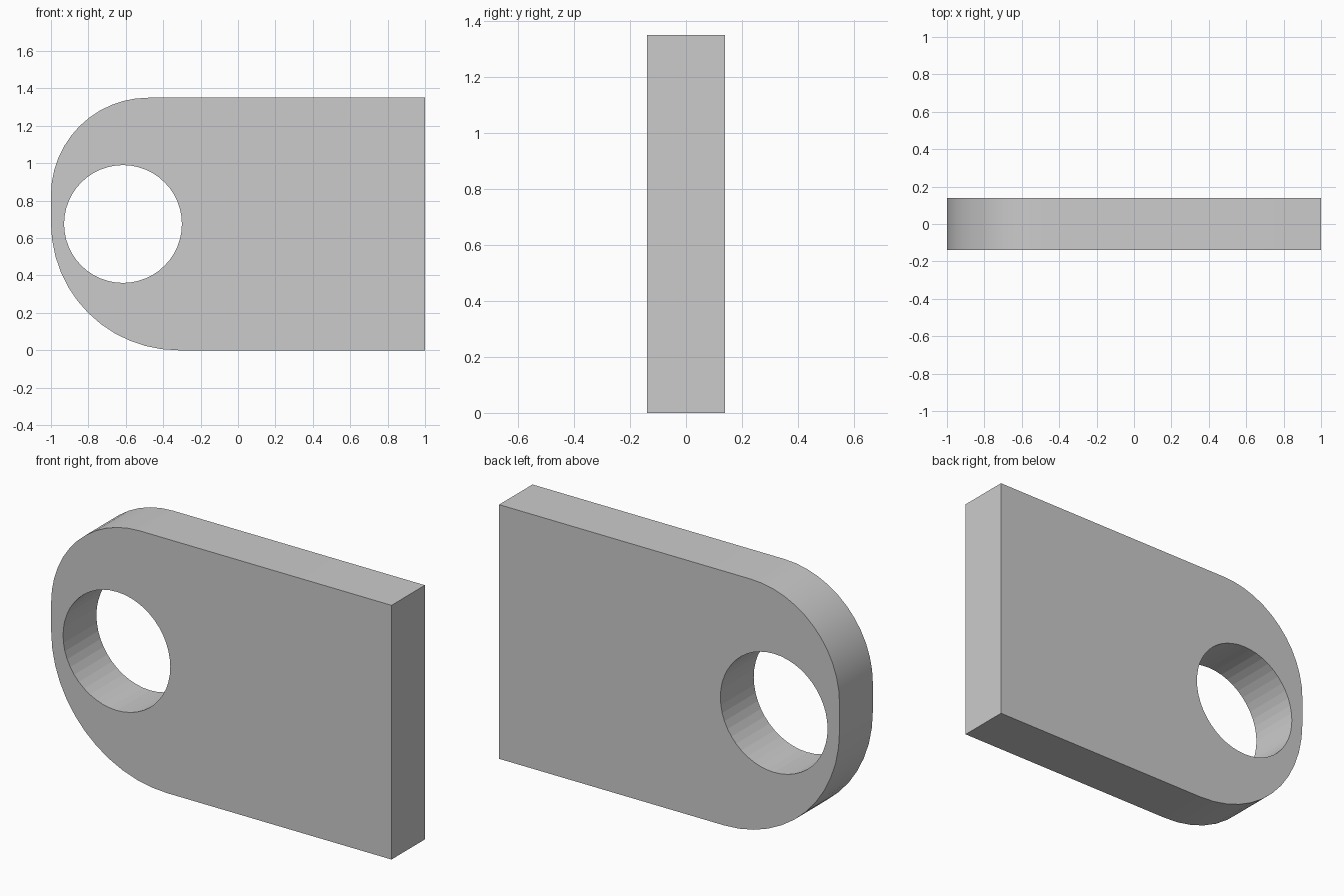
import bpy, bmesh
from math import sin, cos, pi, hypot

if "Cube" in bpy.data.objects:
    bpy.data.objects.remove(bpy.data.objects["Cube"])

THICK, HEIGHT = 0.28, 1.35
HOLE_X, HOLE_Z, HOLE_R = -0.615, 0.675, 0.315


def arc(cx, cz, r, start, end, n):
    return [(cx + r * cos(start + (end - start) * i / n),
             cz + r * sin(start + (end - start) * i / n)) for i in range(n + 1)]


def add_outline(data, points):
    spline = data.splines.new('POLY')
    spline.points.add(len(points) - 1)
    for p, (x, z) in zip(spline.points, points):
        p.co = (x, z, 0, 1)
    spline.use_cyclic_u = True


# Plate outline: square right end, two different corner radii on the left
outline = [(1, 0), (1, HEIGHT)]
outline += arc(-0.48, 0.83, 0.52, pi / 2, pi, 12)
outline += arc(-0.32, 0.68, 0.68, pi, 1.5 * pi, 12)

# Filled curve with the round hole as its inner outline
data = bpy.data.curves.new("plate_profile", 'CURVE')
data.dimensions = '2D'
data.fill_mode = 'BOTH'
data.extrude = THICK / 2
add_outline(data, outline)
add_outline(data, arc(HOLE_X, HOLE_Z, HOLE_R, 0, 2 * pi, 48)[:-1])
plate = bpy.data.objects.new("pierced_plate", data)
bpy.context.collection.objects.link(plate)
plate.rotation_euler.x = pi / 2

# Turn into a clean upright mesh
bpy.context.view_layer.objects.active = plate
plate.select_set(True)
bpy.ops.object.convert(target='MESH')
bpy.ops.object.transform_apply(location=False, rotation=True, scale=False)
bm = bmesh.new()
bm.from_mesh(plate.data)
bmesh.ops.remove_doubles(bm, verts=bm.verts, dist=0.0005)
bmesh.ops.dissolve_limit(bm, angle_limit=0.01, verts=[], edges=bm.edges)
bmesh.ops.recalc_face_normals(bm, faces=bm.faces)
bm.to_mesh(plate.data)
bm.free()

# Smooth outer rim, faceted hole wall
bpy.ops.object.shade_smooth_by_angle(angle=pi / 6)
for face in plate.data.polygons:
    if abs(face.normal.y) < 0.5 and hypot(face.center.x - HOLE_X, face.center.z - HOLE_Z) < HOLE_R + 0.02:
        face.use_smooth = False
